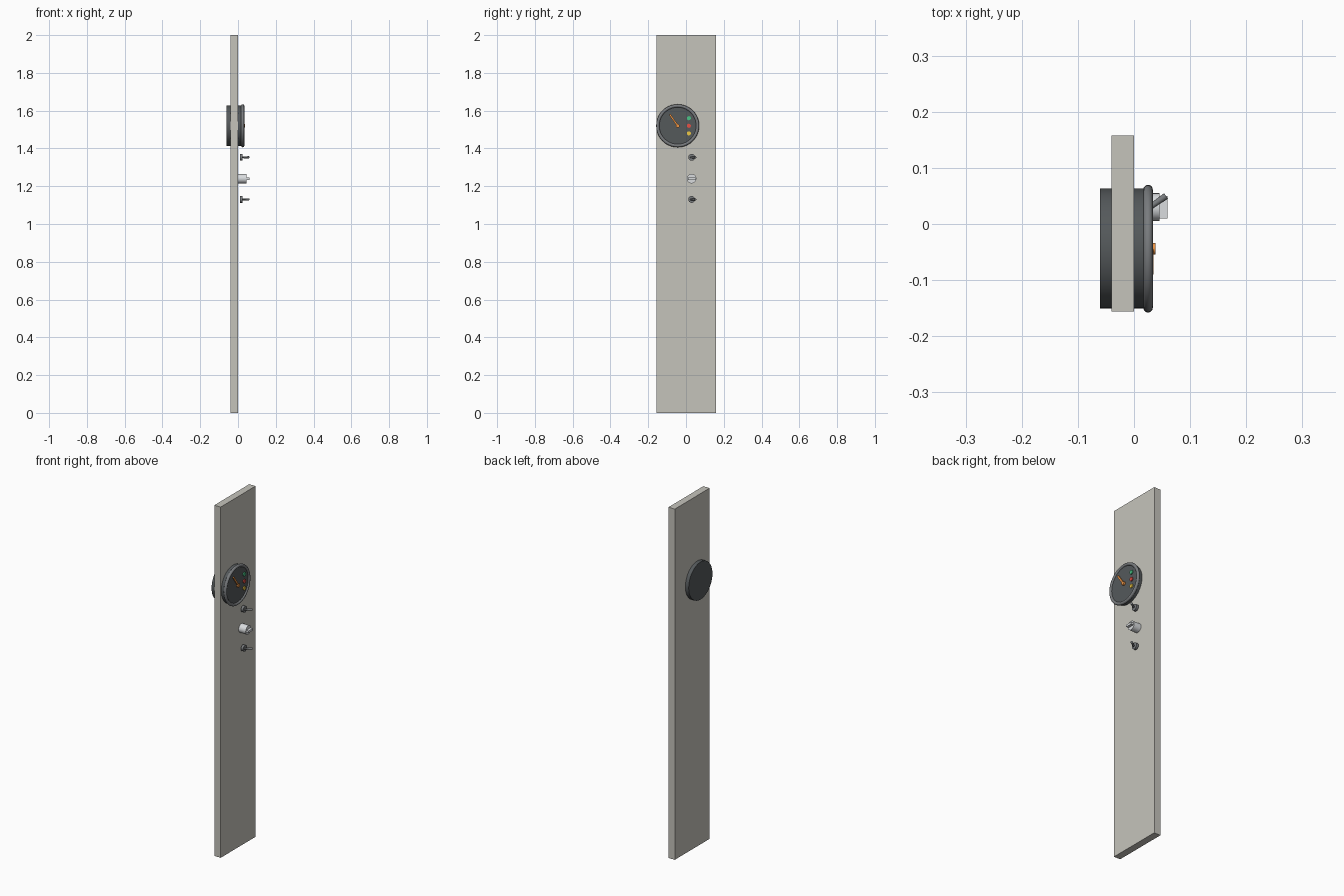
import bpy, math
from mathutils import Vector

if "Cube" in bpy.data.objects:
    bpy.data.objects.remove(bpy.data.objects["Cube"])


def mat(name, col):
    m = bpy.data.materials.new(name)
    m.diffuse_color = (*col, 1)
    m.use_nodes = True
    m.node_tree.nodes["Principled BSDF"].inputs["Base Color"].default_value = m.diffuse_color
    return m


PANEL = mat("warm_grey", (0.56, 0.55, 0.50))
DARK = mat("dark_grey", (0.09, 0.10, 0.105))
METAL = mat("mid_grey", (0.19, 0.20, 0.21))
LIGHT = mat("light_grey", (0.70, 0.72, 0.74))
ORANGE = mat("orange", (0.85, 0.30, 0.06))
GREEN = mat("green", (0.07, 0.55, 0.24))
RED = mat("red", (0.80, 0.08, 0.06))
YELLOW = mat("yellow", (0.85, 0.58, 0.06))


def finish(name, m, smooth=True):
    o = bpy.context.object
    o.name = name
    o.data.materials.append(m)
    if smooth:
        bpy.ops.object.shade_smooth_by_angle(angle=math.radians(35))
    return o


def box(name, x, y, z, m):
    bpy.ops.mesh.primitive_cube_add(size=1)
    o = bpy.context.object
    for v in o.data.vertices:
        v.co = Vector([r[0] if c < 0 else r[1] for c, r in zip(v.co, (x, y, z))])
    return finish(name, m, False)


def rod(name, a, b, r, m, r2=None, sides=24):
    # round rod or cone between two points
    a, b = Vector(a), Vector(b)
    bpy.ops.mesh.primitive_cone_add(vertices=sides, radius1=r, radius2=r if r2 is None else r2,
                                    depth=(b - a).length, location=(a + b) / 2,
                                    rotation=(b - a).to_track_quat('Z', 'Y').to_euler())
    return finish(name, m)


# Tall flat panel
box("panel", (-0.04, 0), (-0.156, 0.158), (0, 2), PANEL)

# Round gauge set through the panel
GY, GZ = -0.044, 1.52
rod("gauge_body", (-0.061, GY, GZ), (0.027, GY, GZ), 0.107, DARK, sides=40)
bpy.ops.mesh.primitive_torus_add(major_radius=0.1055, minor_radius=0.0085, major_segments=40,
                                 minor_segments=12, location=(0.025, GY, GZ),
                                 rotation=(0, math.pi / 2, 0))
finish("gauge_bezel", METAL)
rod("needle_hub", (0.027, GY, GZ), (0.038, GY, GZ), 0.010, ORANGE, sides=16)

# Needle pointing up and to the left
needle = box("needle", (-0.003, 0.003), (-0.0045, 0.0045), (0, 0.074), ORANGE)
needle.location = (0.032, GY, GZ)
needle.rotation_euler = (math.atan2(0.042, 0.060), 0, 0)

# Indicator lamps
for name, dz, m in (("green", 0.04, GREEN), ("red", 0, RED), ("yellow", -0.04, YELLOW)):
    rod(name + "_lamp", (0.026, 0.015, GZ + dz), (0.033, 0.015, GZ + dz), 0.011, m, sides=16)

# Toggle switches with sideways levers
SY = 0.030
for name, z in (("upper", 1.353), ("lower", 1.13)):
    rod(name + "_switch_collar", (0.010, SY, z), (0.024, SY, z), 0.018, METAL)
    rod(name + "_switch_lever", (0.020, SY - 0.006, z), (0.057, SY + 0.020, z), 0.0045, METAL,
        r2=0.006, sides=12)

# Rotary knob with a finger grip
rod("knob", (0, SY, 1.24), (0.045, SY, 1.24), 0.025, LIGHT)
box("knob_grip", (0.040, 0.060), (SY - 0.020, SY + 0.020), (1.234, 1.246), LIGHT)
